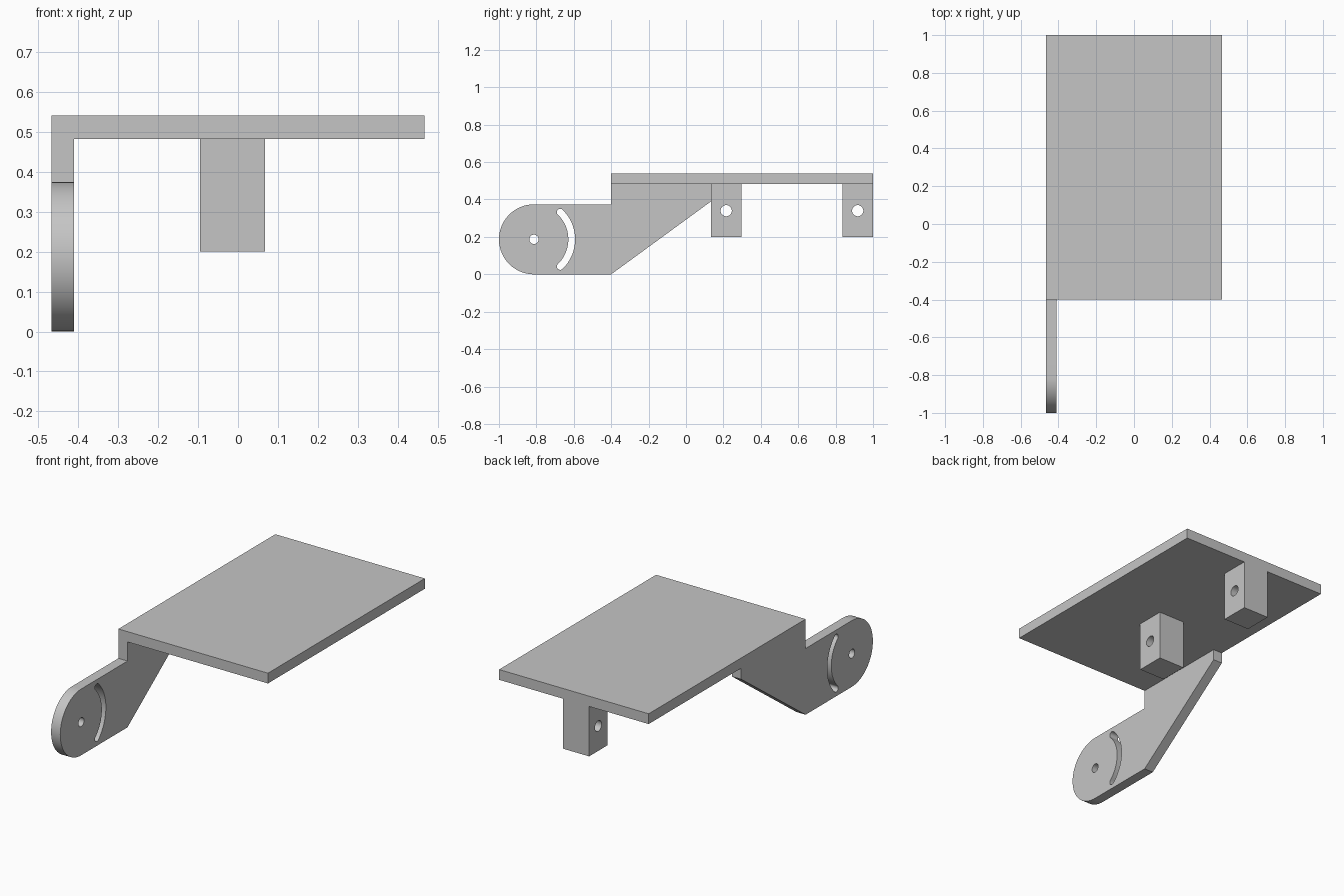
import bpy
import bmesh
from math import sin, cos, radians
from mathutils import Matrix

default_cube = bpy.data.objects.get("Cube")
if default_cube:
    bpy.data.objects.remove(default_cube, do_unlink=True)

# Single grey material
GREY = (0.56, 0.56, 0.56, 1)
grey = bpy.data.materials.new("plain grey")
grey.use_nodes = True
grey.diffuse_color = GREY
grey.node_tree.nodes["Principled BSDF"].inputs["Base Color"].default_value = GREY

# Profiles lie in (y, z) and are extruded along x
TO_WORLD = Matrix(((0, 0, 1, 0), (1, 0, 0, 0), (0, 1, 0, 0), (0, 0, 0, 1)))


def arc(center, radius, start, end, steps):
    angles = [radians(start + (end - start) * i / steps) for i in range(steps + 1)]
    return [(center[0] + radius * cos(a), center[1] + radius * sin(a)) for a in angles]


def circle(center, radius, sides=32):
    return arc(center, radius, 0, 360, sides)[:-1]


def rectangle(y0, y1, z0, z1):
    return [(y0, z0), (y1, z0), (y1, z1), (y0, z1)]


def extruded_part(name, x0, x1, outline, holes=()):
    """Extrude an outline with holes between two x positions."""
    curve = bpy.data.curves.new(name + "_profile", "CURVE")
    curve.dimensions = "2D"
    curve.fill_mode = "BOTH"
    curve.extrude = (x1 - x0) / 2
    for loop in (outline, *holes):
        spline = curve.splines.new("POLY")
        spline.points.add(len(loop) - 1)
        for point, (y, z) in zip(spline.points, loop):
            point.co = (y, z, 0, 1)
        spline.use_cyclic_u = True
    helper = bpy.data.objects.new(name + "_profile", curve)
    bpy.context.collection.objects.link(helper)
    bpy.context.view_layer.update()
    evaluated = helper.evaluated_get(bpy.context.evaluated_depsgraph_get())
    mesh = bpy.data.meshes.new_from_object(evaluated)
    bpy.data.objects.remove(helper, do_unlink=True)

    # Weld caps to walls and stand the profile upright
    bm = bmesh.new()
    bm.from_mesh(mesh)
    bmesh.ops.remove_doubles(bm, verts=bm.verts, dist=0.0001)
    bm.transform(Matrix.Translation(((x0 + x1) / 2, 0, 0)) @ TO_WORLD)
    bmesh.ops.recalc_face_normals(bm, faces=bm.faces)
    bm.to_mesh(mesh)
    bm.free()
    mesh.name = name
    mesh.materials.clear()
    mesh.materials.append(grey)
    part = bpy.data.objects.new(name, mesh)
    bpy.context.collection.objects.link(part)
    bpy.ops.object.select_all(action="DESELECT")
    part.select_set(True)
    bpy.context.view_layer.objects.active = part
    bpy.ops.object.shade_smooth_by_angle(angle=radians(30))
    return part


HALF_WIDTH = 0.467
FRONT = -0.4
UNDERSIDE = 0.482

# Flat top plate
extruded_part("top_plate", -HALF_WIDTH, HALF_WIDTH,
              rectangle(FRONT, 1, UNDERSIDE, 0.54))

# Side arm with rounded end, pivot hole and curved slot
R = 0.187
pivot = (R - 1, R)
arm_outline = arc(pivot, R, 90, 270, 48) + [
    (FRONT, 0), (0.175, 0.42), (0.175, UNDERSIDE), (FRONT, UNDERSIDE), (FRONT, 2 * R)]

SLOT_R, SLOT_HALF, SWEEP = 0.202, 0.018, 46


def slot_end(angle):
    a = radians(angle)
    return (pivot[0] + SLOT_R * cos(a), pivot[1] + SLOT_R * sin(a))


slot = (arc(pivot, SLOT_R + SLOT_HALF, -SWEEP, SWEEP, 24)
        + arc(slot_end(SWEEP), SLOT_HALF, SWEEP, SWEEP + 180, 10)[1:-1]
        + arc(pivot, SLOT_R - SLOT_HALF, SWEEP, -SWEEP, 24)
        + arc(slot_end(-SWEEP), SLOT_HALF, 180 - SWEEP, 360 - SWEEP, 10)[1:-1])
extruded_part("side_arm", -HALF_WIDTH, -0.41, arm_outline,
              [circle(pivot, 0.025), slot])

# Two drilled blocks under the plate
for name, y0, y1 in (("front_block", 0.133, 0.297), ("back_block", 0.836, 1)):
    extruded_part(name, -0.095, 0.068, rectangle(y0, y1, 0.2, UNDERSIDE),
                  [circle(((y0 + y1) / 2, 0.34), 0.03)])
